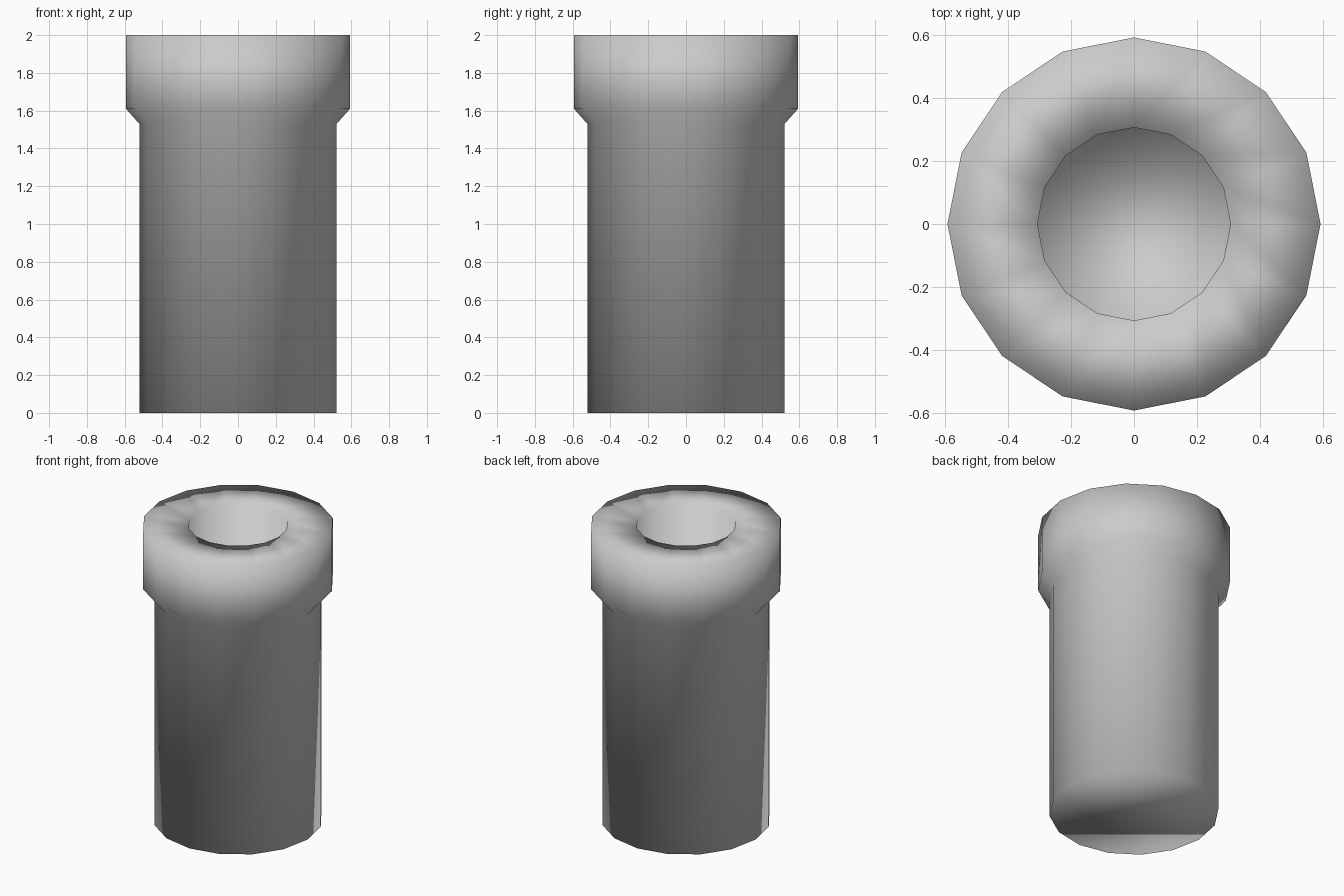
import bpy
import bmesh
from math import cos, sin, tau

SIDES = 16

# Remove the default cube
cube = bpy.data.objects.get("Cube")
if cube:
    bpy.data.objects.remove(cube, do_unlink=True)

# Single plain grey material
grey = bpy.data.materials.new("plain_grey")
grey.use_nodes = True
colour = (0.6, 0.6, 0.6, 1.0)
grey.diffuse_color = colour
grey.node_tree.nodes["Principled BSDF"].inputs["Base Color"].default_value = colour


def ring(bm, radius, z):
    """Add one circle of vertices."""
    return [bm.verts.new((radius * cos(tau * i / SIDES),
                          radius * sin(tau * i / SIDES), z))
            for i in range(SIDES)]


# Profile as (radius, height): outer body, flared collar, rim, hole wall
profile = [
    (0.522, 0.0),
    (0.522, 1.53),
    (0.593, 1.61),
    (0.593, 2.0),
    (0.307, 2.0),
    (0.307, 0.4),
]

bm = bmesh.new()
rings = [ring(bm, r, z) for r, z in profile]
for low, high in zip(rings, rings[1:]):
    for i in range(SIDES):
        j = (i + 1) % SIDES
        bm.faces.new((low[i], low[j], high[j], high[i]))

# Closed base and the floor of the hole
bm.faces.new(rings[0][::-1])
bm.faces.new(rings[-1])
bmesh.ops.recalc_face_normals(bm, faces=bm.faces)

# Smooth shading runs over every edge
for face in bm.faces:
    face.smooth = True

mesh = bpy.data.meshes.new("pipe")
bm.to_mesh(mesh)
bm.free()
mesh.materials.append(grey)
pipe = bpy.data.objects.new("pipe", mesh)
bpy.context.collection.objects.link(pipe)
